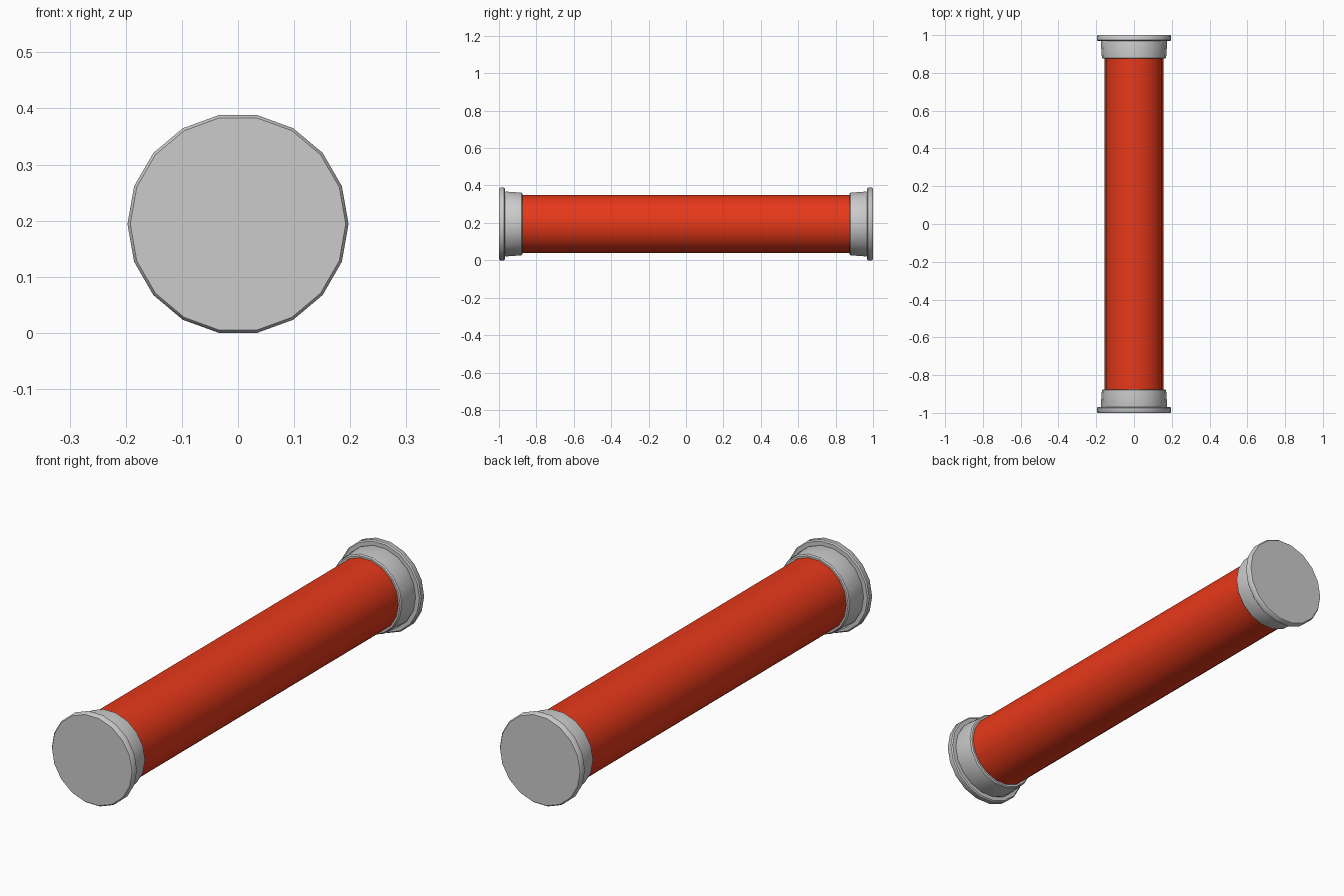
import bpy, bmesh, math

if "Cube" in bpy.data.objects:
    bpy.data.objects.remove(bpy.data.objects["Cube"])

SIDES = 18
R = 0.197
CZ = R * math.sin(math.radians(80))  # axis height so the lowest flat sits on z = 0


def lathe(name, profile, color=None):
    """Revolve (radius, y) points around the horizontal y axis, closing both ends."""
    bm = bmesh.new()
    rings = []
    for r, y in profile:
        rings.append([bm.verts.new((r * math.cos(2 * math.pi * i / SIDES), y,
                                    CZ + r * math.sin(2 * math.pi * i / SIDES)))
                      for i in range(SIDES)])
    for a, b in zip(rings, rings[1:]):
        for i in range(SIDES):
            j = (i + 1) % SIDES
            bm.faces.new((a[i], a[j], b[j], b[i]))
    bm.faces.new(rings[0])
    bm.faces.new(rings[-1])
    bmesh.ops.recalc_face_normals(bm, faces=bm.faces)
    mesh = bpy.data.meshes.new(name)
    bm.to_mesh(mesh)
    bm.free()
    obj = bpy.data.objects.new(name, mesh)
    bpy.context.collection.objects.link(obj)
    if color:
        mat = bpy.data.materials.new(name + "_paint")
        mat.diffuse_color = color
        mat.use_nodes = True
        mat.node_tree.nodes["Principled BSDF"].inputs["Base Color"].default_value = mat.diffuse_color
        mesh.materials.append(mat)
    bpy.ops.object.select_all(action='DESELECT')
    obj.select_set(True)
    bpy.context.view_layer.objects.active = obj
    bpy.ops.object.shade_smooth_by_angle(angle=math.radians(40))
    return obj


# Red tube
lathe("tube", [(0.157, -0.89), (0.157, 0.89)], (0.8, 0.04, 0.01, 1))

# End caps: tapered collar and rounded flange, one at each end
cap = [(0.165, 0.875), (0.170, 0.880), (0.176, 0.962), (0.174, 0.969),
       (0.192, 0.969), (R, 0.974), (R, 0.994), (0.192, 1.0)]
lathe("back_cap", cap)
lathe("front_cap", [(r, -y) for r, y in cap])
